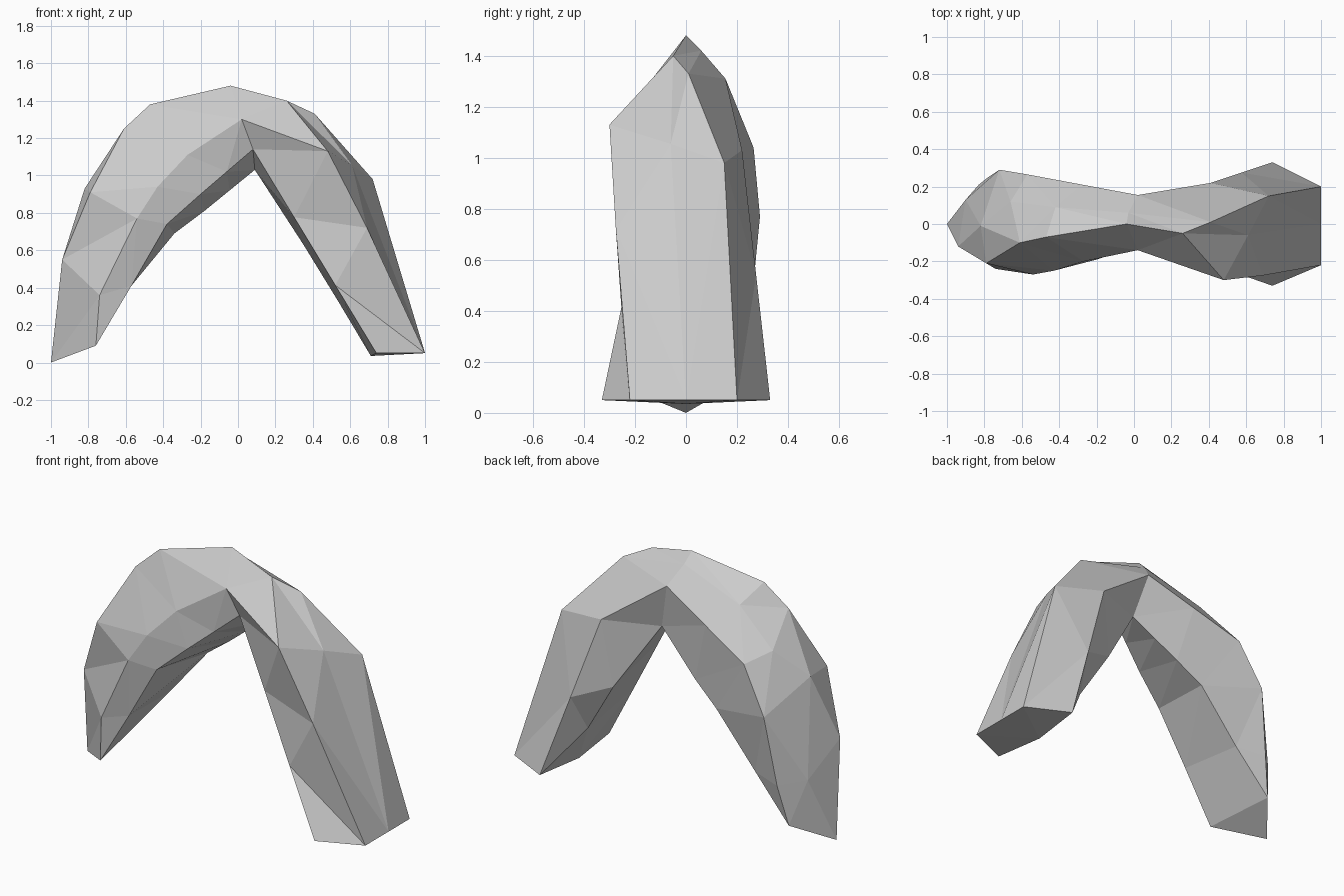
import bpy, bmesh
from mathutils import Vector

if "Cube" in bpy.data.objects:
    bpy.data.objects.remove(bpy.data.objects["Cube"])

# Cross-sections along the arch, left foot to right foot. Order in each:
# front, outer front, outer back, back, inner back, inner front.
# None = spaced evenly between the nearest given sections.
heel, toe_f, toe_b = (-1, 0, 0), (-.76, -.22, .09), (-.83, .21, .12)
sections = [
    [toe_f, heel, heel, toe_b, toe_b, toe_f],
    [(-.74, -.24, .36), (-.94, -.12, .55), (-.90, .13, .38),
     (-.78, .25, .36), (-.60, .20, .38), (-.57, -.22, .41)],
    [(-.54, -.27, .77), (-.79, -.21, .91), (-.82, -.01, .93),
     (-.72, .29, .77), (-.34, .20, .69), (-.38, -.23, .74)],
    [(-.43, -.25, .94), (-.61, -.10, 1.25), (-.66, .12, 1.09),
     (-.57, .265, 1.04), (-.18, .17, .81), (-.20, -.19, .90)],
    [(-.27, -.20, 1.11), (-.47, -.07, 1.38), (-.42, .09, 1.29),
     None, None, None],
    [(.02, -.14, 1.30), (-.04, 0, 1.48), (-.03, .06, 1.42),
     (.02, .155, 1.31), (.09, .10, 1.03), (.08, -.10, 1.14)],
    [(.48, -.30, 1.13), (.26, -.05, 1.40), (.41, .01, 1.33),
     (.41, .22, 1.03), (.35, .19, .63), None],
    [(.69, -.275, .72), (.61, -.06, 1.055), (.72, .15, .98),
     None, (.54, .16, .32), None],
    [(1, -.22, .05), (1, 0, .05), (1, .2, .05),
     (.74, .33, .05), (.71, 0, .035), (.74, -.33, .05)],
]


def point(i, j):
    """Given point, or one spaced evenly between the nearest given ones."""
    a = b = i
    while sections[a][j] is None:
        a -= 1
    while sections[b][j] is None:
        b += 1
    t = (i - a) / (b - a) if b > a else 0
    return Vector(sections[a][j]).lerp(Vector(sections[b][j]), t)


# Skin the sections into one faceted rock arch
bm = bmesh.new()
rings = [[bm.verts.new(point(i, j)) for j in range(6)] for i in range(len(sections))]
for r, s in zip(rings, rings[1:]):
    for j in range(6):
        k = (j + 1) % 6
        bm.faces.new((r[j], r[k], s[k], s[j]))
bm.faces.new(rings[0])
bm.faces.new(rings[-1])
bmesh.ops.remove_doubles(bm, verts=bm.verts[:], dist=1e-4)
bmesh.ops.triangulate(bm, faces=bm.faces[:])
bmesh.ops.recalc_face_normals(bm, faces=bm.faces[:])

mesh = bpy.data.meshes.new("rock_arch")
bm.to_mesh(mesh)
bm.free()
bpy.context.collection.objects.link(bpy.data.objects.new("rock_arch", mesh))
